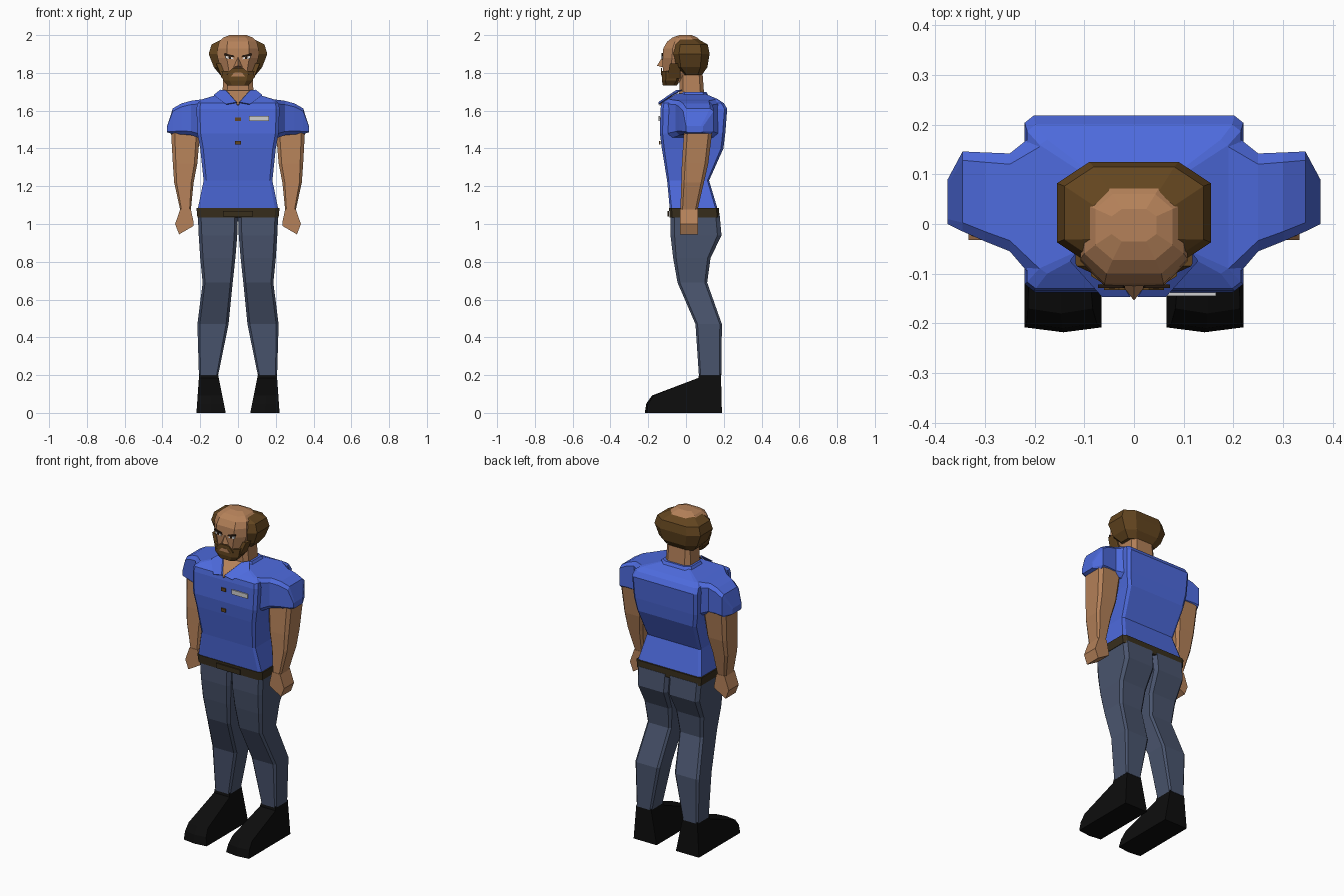
import bpy
import bmesh
from mathutils import Vector

cube = bpy.data.objects.get("Cube")
if cube:
    bpy.data.objects.remove(cube, do_unlink=True)


def material(name, r, g, b):
    mat = bpy.data.materials.new(name)
    mat.use_nodes = True
    mat.diffuse_color = (r, g, b, 1)
    shader = next(n for n in mat.node_tree.nodes if n.type == "BSDF_PRINCIPLED")
    shader.inputs["Base Color"].default_value = (r, g, b, 1)
    return mat


SHIRT = material("shirt blue", .075, .145, .72)
DENIM = material("trouser slate", .068, .09, .155)
SKIN = material("skin tan", .46, .22, .1)
HAIR = material("hair brown", .125, .06, .014)
BELT = material("belt brown", .04, .028, .012)
SHOE = material("shoe black", .004, .004, .004)
TAG = material("tag grey", .62, .62, .62)
WHITE = material("eye white", .75, .75, .75)
DARK = material("brow dark", .02, .01, .005)


def finish(name, bm, mat):
    bmesh.ops.recalc_face_normals(bm, faces=bm.faces)
    mesh = bpy.data.meshes.new(name)
    bm.to_mesh(mesh)
    bm.free()
    mesh.materials.append(mat)
    obj = bpy.data.objects.new(name, mesh)
    bpy.context.collection.objects.link(obj)
    return obj


def skin_loops(name, loops, mat):
    """Join equal point loops into a closed solid."""
    bm = bmesh.new()
    rows = [[bm.verts.new(p) for p in loop] for loop in loops]
    count = len(rows[0])
    for low, high in zip(rows, rows[1:]):
        for i in range(count):
            j = (i + 1) % count
            bm.faces.new((low[i], low[j], high[j], high[i]))
    bm.faces.new(rows[0])
    bm.faces.new(rows[-1])
    return finish(name, bm, mat)


def loft(name, rings, mat, cut=.2, side=1, along_x=False):
    """Loft chamfered rectangles (level, a0, a1, b0, b1)."""
    loops = []
    for t, a0, a1, b0, b1 in rings:
        ca, cb = cut * (a1 - a0) / 2, cut * (b1 - b0) / 2
        flat = [(a0 + ca, b0), (a1 - ca, b0), (a1, b0 + cb), (a1, b1 - cb),
                (a1 - ca, b1), (a0 + ca, b1), (a0, b1 - cb), (a0, b0 + cb)]
        loops.append([(side * t, a, b) if along_x else (side * a, b, t)
                      for a, b in flat])
    return skin_loops(name, loops, mat)


def body(name, rings, mat, cut=.2):
    """Loft symmetric rings (z, half width, front y, back y)."""
    return loft(name, [(z, -w, w, f, b) for z, w, f, b in rings], mat, cut)


def plate(name, points, mat, side=1, depth=.007):
    """Thin panel standing out of the front of a surface."""
    pts = [Vector(p) for p in points]
    normal = (pts[1] - pts[0]).cross(pts[2] - pts[0]).normalized()
    if normal.y > 0:
        normal = -normal
    near = [p + normal * depth for p in pts]
    return skin_loops(name, [[(side * p.x, p.y, p.z) for p in row]
                             for row in (pts, near)], mat)


def front_plate(name, outline, y, mat, side=1):
    return plate(name, [(x, y, z) for x, z in outline], mat, side)


# Torso, belt, neck and collar band
body("shirt_body", [(1.07, .215, -.085, .17), (1.23, .182, -.1, .122),
                    (1.4, .2, -.128, .198), (1.48, .215, -.138, .208),
                    (1.61, .22, -.135, .218), (1.64, .215, -.13, .2),
                    (1.66, .19, -.1, .17), (1.69, .09, -.05, .1)], SHIRT, .08)
body("belt", [(1.035, .215, -.086, .177), (1.085, .22, -.09, .175)], BELT, .1)
front_plate("buckle", [(-.08, 1.04), (.08, 1.04), (.08, 1.07), (-.08, 1.07)],
            -.09, BELT)
body("neck", [(1.64, .1, -.05, .1), (1.7, .082, -.035, .095),
              (1.83, .075, -.035, .085)], SKIN, .3)
body("collar_band", [(1.66, .12, -.04, .13), (1.7, .095, -.025, .107)], SHIRT, .3)
plate("open_neck", [(-.075, -.045, 1.7), (.075, -.045, 1.7), (0, -.138, 1.625)], SKIN)

# Shirt details
front_plate("name_tag", [(.058, 1.545), (.165, 1.545), (.165, 1.572), (.058, 1.572)],
            -.138, TAG)
for z, label in ((1.555, "upper"), (1.43, "lower")):
    front_plate(label + "_button", [(-.015, z - .01), (.015, z - .01),
                                    (.015, z + .01), (-.015, z + .01)], -.136, HAIR)

# Paired limbs
for side, label in ((1, "left_"), (-1, "right_")):
    plate(label + "collar_flap", [(.09, -.02, 1.708), (.06, -.05, 1.705),
                                  (.004, -.142, 1.642), (.06, -.142, 1.632),
                                  (.125, -.07, 1.68)], SHIRT, side)
    loft(label + "sleeve", [(.19, -.125, .19, 1.45, 1.66),
                            (.25, -.055, .142, 1.47, 1.652),
                            (.3, -.035, .144, 1.475, 1.638),
                            (.345, -.015, .146, 1.475, 1.612),
                            (.375, 0, .09, 1.485, 1.52)],
         SHIRT, .22, side, True)
    loft(label + "arm", [(1.07, .25, .305, -.03, .06), (1.22, .235, .338, -.025, .095),
                         (1.32, .215, .345, -.022, .118), (1.5, .2, .355, -.01, .14)],
         SKIN, .25, side)
    # Hand: tapered fist with its lower edge sloping outwards
    hand = [(.25, 1.08), (.305, 1.08), (.333, 1), (.312, .945), (.235, .99), (.235, 1.01)]
    skin_loops(label + "hand", [[(side * x, y, z) for x, z in hand]
                                for y in (-.032, .064)], SKIN)
    loft(label + "trouser_leg",
         [(.2, .105, .207, .068, .187), (.47, .05, .215, .05, .19),
          (.69, .028, .187, -.045, .112), (.82, .014, .2, -.068, .13),
          (.94, .004, .208, -.082, .188), (1.05, 0, .213, -.083, .178)],
         DENIM, .16, side)
    loft(label + "ankle", [(.17, .12, .19, .08, .16), (.206, .12, .19, .08, .16)],
         SKIN, .2, side)
    # Shoe: side profile spread between sloping inner and outer walls
    profile = [(-.208, 0), (-.2, .05), (-.17, .092), (.065, .185), (.07, .206),
               (.185, .206), (.19, 0)]
    walls = [[(side * (edge + lean * z), y - nose * (y < -.1), z) for y, z in profile]
             for edge, lean, nose in ((.065, .2, 0), (.142, .06, .01), (.22, -.07, 0))]
    skin_loops(label + "shoe", walls, SHOE)

# Head with bald crown
body("head", [(1.75, .055, -.12, 0), (1.8, .085, -.122, .06), (1.88, .108, -.125, .1),
              (1.93, .108, -.12, .1), (1.965, .1, -.1, .08),
              (1.987, .078, -.072, .06), (2, .045, -.035, .03)], SKIN, .45)
body("hair", [(1.79, .095, -.02, .085), (1.83, .128, -.065, .113),
              (1.9, .155, -.08, .125), (1.95, .14, -.07, .115),
              (1.98, .082, -.055, .062)], HAIR, .42)

# Beard, moustache and mouth
body("beard", [(1.732, .055, -.122, -.05), (1.76, .078, -.128, -.03),
               (1.81, .087, -.127, -.02)], HAIR, .42)
front_plate("moustache", [(-.06, 1.79), (-.045, 1.79), (0, 1.808), (.045, 1.79),
                          (.06, 1.79), (.03, 1.825), (-.03, 1.825)], -.126, HAIR)
front_plate("mouth", [(-.036, 1.782), (.036, 1.782), (.02, 1.802), (-.02, 1.802)],
            -.124, SKIN)

# Nose: wedge with a pointed tip
bm = bmesh.new()
for p in ((0, -.118, 1.895), (-.028, -.118, 1.828), (.028, -.118, 1.828),
          (0, -.154, 1.838)):
    bm.verts.new(p)
bmesh.ops.convex_hull(bm, input=bm.verts)
finish("nose", bm, SKIN)

# Eyes, brows and sideburns
for side, label in ((1, "left_"), (-1, "right_")):
    front_plate(label + "eye", [(.024, 1.872), (.064, 1.876), (.068, 1.89), (.028, 1.882)],
                -.121, WHITE, side)
    front_plate(label + "pupil", [(.038, 1.874), (.05, 1.875), (.05, 1.887), (.038, 1.885)],
                -.123, DARK, side)
    front_plate(label + "brow", [(.018, 1.882), (.07, 1.892), (.072, 1.904), (.022, 1.892)],
                -.122, DARK, side)
    loft(label + "sideburn", [(1.77, .06, .085, -.1, -.03), (1.85, .085, .118, -.085, -.03)],
         HAIR, .2, side)
